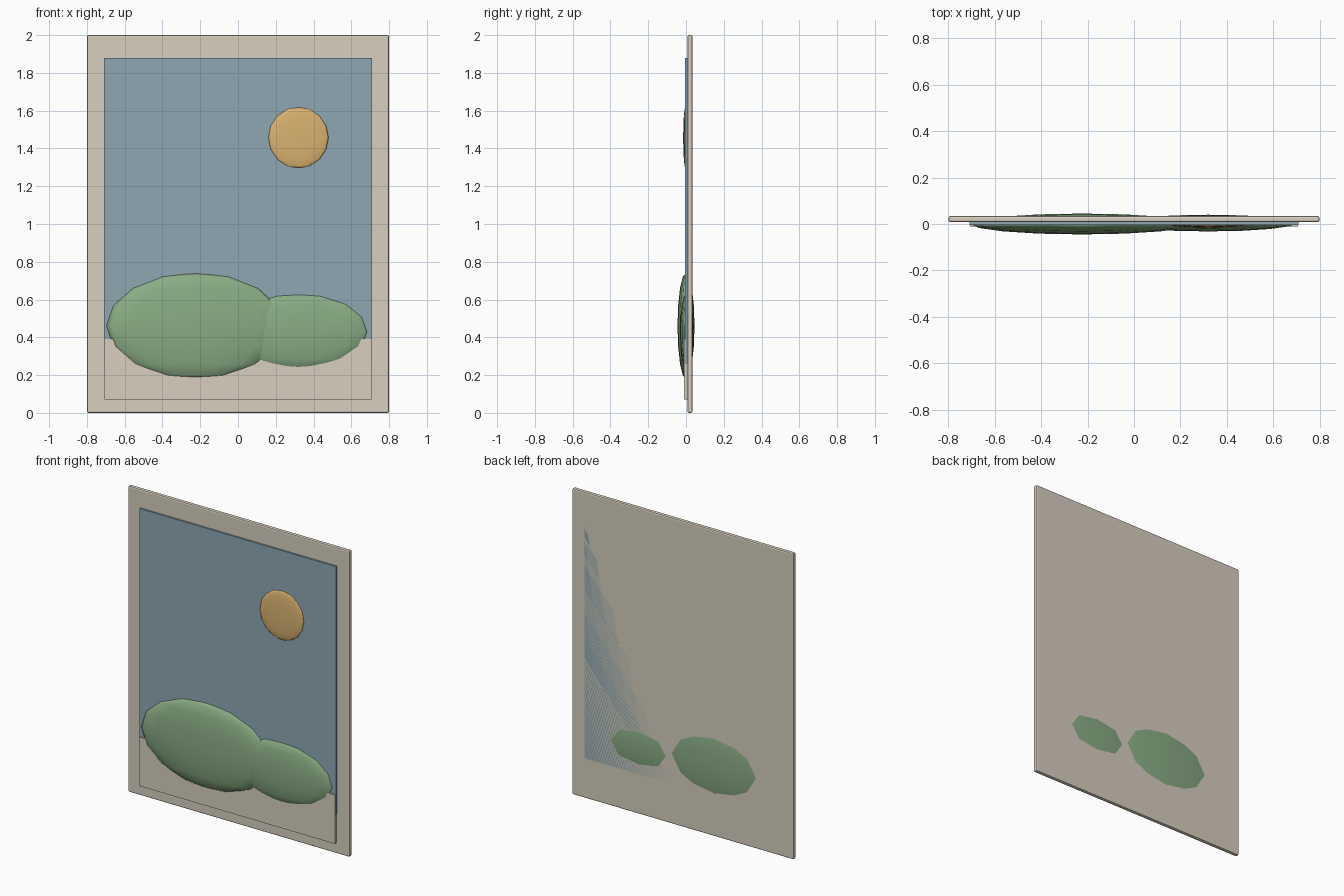
import bpy

if "Cube" in bpy.data.objects:
    bpy.data.objects.remove(bpy.data.objects["Cube"])


def material(name, rgb):
    m = bpy.data.materials.new(name)
    m.diffuse_color = (*rgb, 1)
    m.use_nodes = True
    m.node_tree.nodes["Principled BSDF"].inputs["Base Color"].default_value = m.diffuse_color
    return m


cream = material("cream", (0.68, 0.62, 0.52))
blue = material("sky_blue", (0.27, 0.39, 0.45))
green = material("leaf_green", (0.25, 0.41, 0.23))
gold = material("sun_gold", (0.70, 0.45, 0.16))


def slab(name, x, y0, y1, z0, z1, mat, bevel=0):
    bpy.ops.mesh.primitive_cube_add(size=1, location=(0, (y0 + y1) / 2, (z0 + z1) / 2))
    o = bpy.context.object
    o.name = name
    o.scale = (2 * x, y1 - y0, z1 - z0)
    bpy.ops.object.transform_apply(location=False, rotation=False, scale=True)
    if bevel:
        b = o.modifiers.new("rounded_edges", 'BEVEL')
        b.width = bevel
        b.segments = 2
    o.data.materials.append(mat)
    return o


def dome(name, loc, radii, mat):
    bpy.ops.mesh.primitive_uv_sphere_add(segments=16, ring_count=8, radius=1, location=loc)
    o = bpy.context.object
    o.name = name
    o.scale = radii
    bpy.ops.object.transform_apply(location=False, rotation=False, scale=True)
    bpy.ops.object.shade_smooth()
    o.data.materials.append(mat)
    return o


# card backing, sky panel and lower caption panel
slab("backing_board", 0.8, 0.008, 0.034, 0, 2, cream, 0.008)
slab("sky_panel", 0.71, -0.004, 0.034, 0.26, 1.88, blue)
slab("lower_panel", 0.707, -0.01, 0.034, 0.07, 0.39, cream)

# sun and bushes, flattened spheres
dome("sun", (0.32, -0.003, 1.457), (0.162, 0.012, 0.162), gold)
dome("large_bush", (-0.225, 0, 0.46), (0.48, 0.045, 0.282), green)
dome("small_bush", (0.32, 0.004, 0.43), (0.38, 0.036, 0.203), green)
